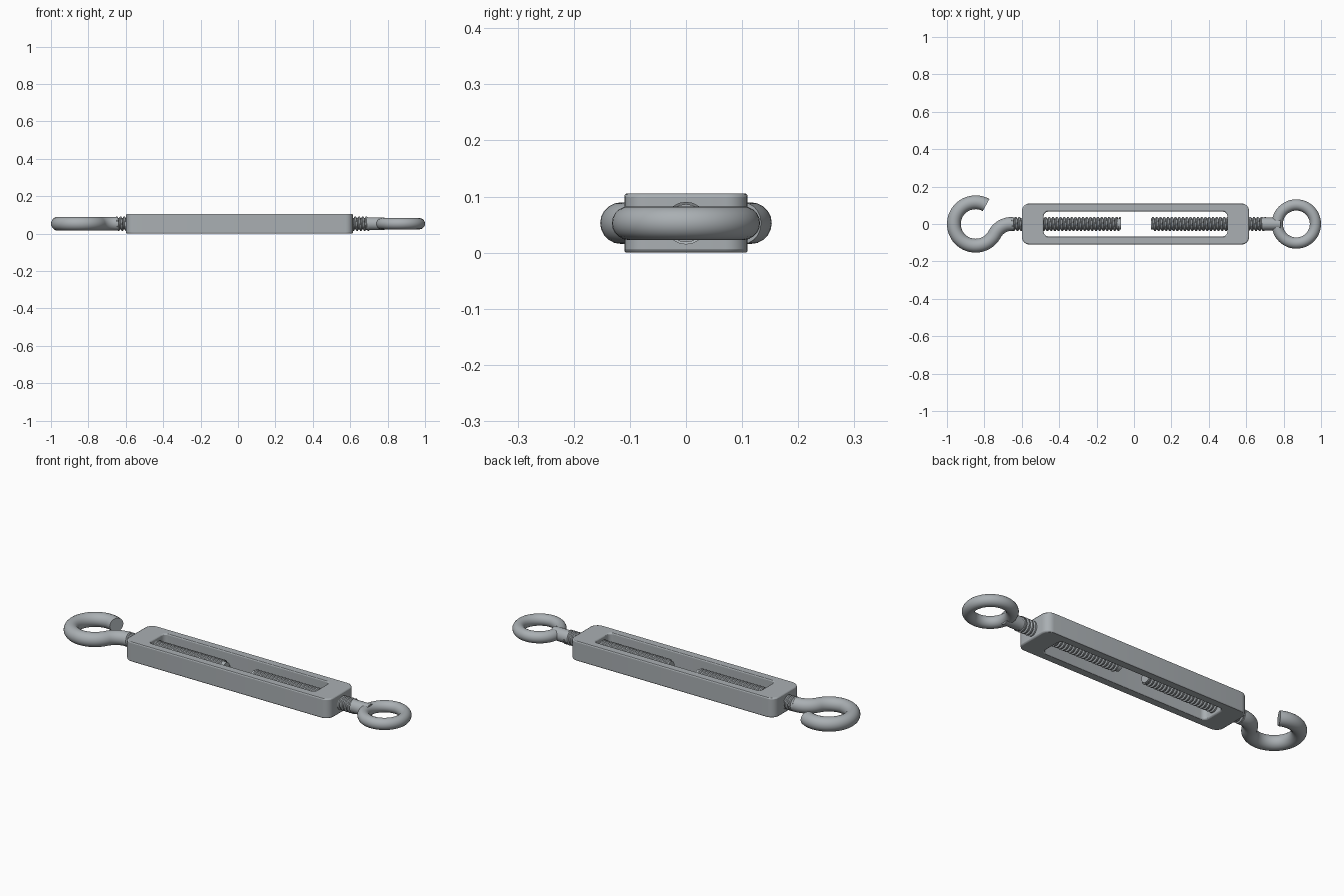
import bpy, bmesh, math

if "Cube" in bpy.data.objects:
    bpy.data.objects.remove(bpy.data.objects["Cube"])

ZC = 0.0525          # height of the common axis
steel = bpy.data.materials.new("galvanised steel")
steel.diffuse_color = (0.40, 0.43, 0.45, 1)
steel.use_nodes = True
steel.node_tree.nodes["Principled BSDF"].inputs["Base Color"].default_value = steel.diffuse_color


def finish(bm, name, angle=35):
    bmesh.ops.recalc_face_normals(bm, faces=bm.faces[:])
    me = bpy.data.meshes.new(name)
    bm.to_mesh(me)
    bm.free()
    ob = bpy.data.objects.new(name, me)
    bpy.context.collection.objects.link(ob)
    me.materials.append(steel)
    bpy.ops.object.select_all(action='DESELECT')
    ob.select_set(True)
    bpy.context.view_layer.objects.active = ob
    bpy.ops.object.shade_smooth_by_angle(angle=math.radians(angle))
    return ob


def rounded_rect(hx, hy, r, seg=6):
    pts = []
    for q, (sx, sy) in enumerate([(1, 1), (-1, 1), (-1, -1), (1, -1)]):
        for i in range(seg + 1):
            a = math.pi / 2 * (q + i / seg)
            pts.append((sx * (hx - r) + r * math.cos(a), sy * (hy - r) + r * math.sin(a)))
    return pts


def sweep(name, path, radius, closed=False, sides=20):
    """Round tube along (x, y, heading) points lying in the horizontal plane."""
    bm = bmesh.new()
    rings = []
    for x, y, h in path:
        nx, ny = -math.sin(h), math.cos(h)
        ring = []
        for i in range(sides):
            a = 2 * math.pi * i / sides
            c = radius * math.cos(a)
            ring.append(bm.verts.new((x + nx * c, y + ny * c, ZC + radius * math.sin(a))))
        rings.append(ring)
    pairs = list(zip(rings, rings[1:]))
    if closed:
        pairs.append((rings[-1], rings[0]))
    else:
        bm.faces.new(rings[0])
        bm.faces.new(rings[-1])
    for a, b in pairs:
        for i in range(sides):
            j = (i + 1) % sides
            bm.faces.new((a[i], a[j], b[j], b[i]))
    return finish(bm, name)


def thread(name, x0, x1, pitch=0.02, root=0.030, crest=0.038, n=20):
    """Helical thread with flat roots and crests."""
    profile = [(0, root), (0.2, root), (0.42, crest), (0.78, crest)]
    count = int((x1 - x0) / pitch - 1) * n
    bm = bmesh.new()
    rows = []
    for k in range(count + n + 1):
        a = 2 * math.pi * k / n
        rows.append([bm.verts.new((x0 + pitch * (k / n + d), r * math.cos(a), ZC + r * math.sin(a)))
                     for d, r in profile])
    for k in range(count + n):
        for i in range(3):
            bm.faces.new((rows[k][i], rows[k + 1][i], rows[k + 1][i + 1], rows[k][i + 1]))
        if k < count:
            bm.faces.new((rows[k][3], rows[k + 1][3], rows[k + 1 + n][0], rows[k + n][0]))
    return finish(bm, name, 25)


# frame: rounded bar with a long window, edges softened
bm = bmesh.new()
loops = []
for hx, hy, r in ((0.607, 0.11, 0.04), (0.491, 0.066, 0.025)):
    for z in (0, 0.105):
        loops.append([bm.verts.new((x + 0.008, y, z)) for x, y in rounded_rect(hx, hy, r)])
ob_, ot, ib, it = loops
for a, b in ((ob_, ot), (ot, it), (it, ib), (ib, ob_)):
    for i in range(len(a)):
        j = (i + 1) % len(a)
        bm.faces.new((a[i], a[j], b[j], b[i]))
frame = finish(bm, "turnbuckle_frame")
bev = frame.modifiers.new("soft edges", 'BEVEL')
bev.width = 0.006
bev.segments = 2
bev.limit_method = 'ANGLE'
bev.angle_limit = math.radians(60)

# threaded rods, each with a solid core
for side, x0, x1 in (("left", -0.665, -0.07), ("right", 0.09, 0.69)):
    thread(side + "_thread", x0, x1)
    sweep(side + "_rod_core", [(x0, 0, 0), (x1, 0, 0)], 0.0305)

# hook: open ring running into an S-bend that meets the left rod
R, R2, cx = 0.116, 0.10, -0.847
bx = cx + math.sqrt((R + R2) ** 2 - R2 ** 2)
join = math.atan2(-R2, bx - cx) + 2 * math.pi
start = math.radians(61)
path = []
for i in range(41):
    a = start + (join - start) * i / 40
    path.append((cx + R * math.cos(a), R * math.sin(a), a + math.pi / 2))
for i in range(1, 11):
    a = (join - math.pi) + (math.pi / 2 - (join - math.pi)) * i / 10
    path.append((bx + R2 * math.cos(a), -R2 + R2 * math.sin(a), a - math.pi / 2))
path.append((bx + 0.012, 0, 0))
sweep("hook", path, 0.037)

# eye: closed ring with its plain shank
path = []
for i in range(48):
    a = 2 * math.pi * i / 48
    path.append((0.868 + 0.102 * math.cos(a), 0.102 * math.sin(a), a + math.pi / 2))
sweep("eye_ring", path, 0.03, closed=True)
sweep("eye_shank", [(0.685, 0, 0), (0.783, 0, 0)], 0.034)
